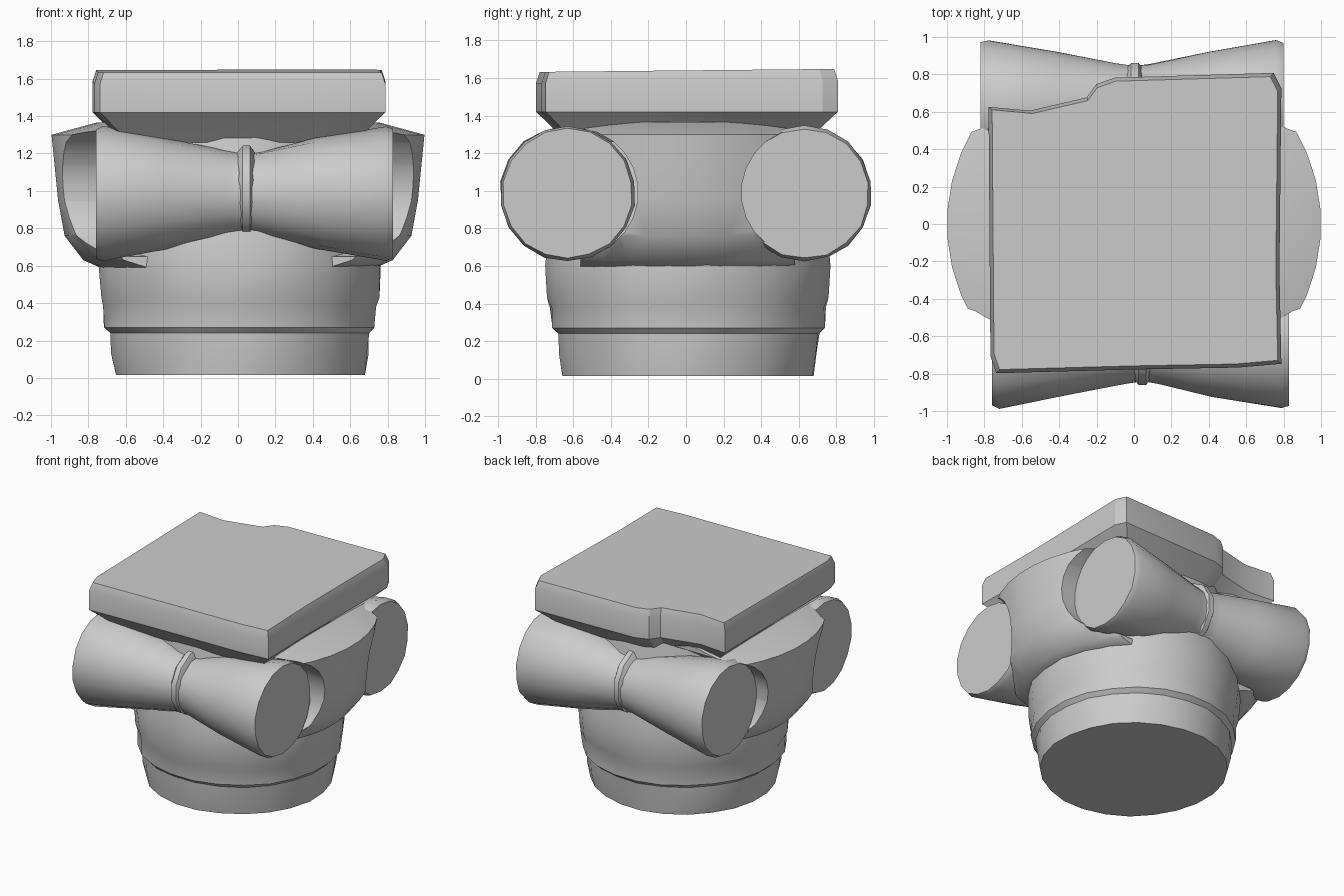
import bpy, bmesh, math, random
from mathutils import Vector

random.seed(4)
if "Cube" in bpy.data.objects:
    bpy.data.objects.remove(bpy.data.objects["Cube"], do_unlink=True)

stone = bpy.data.materials.new("grey stone")
stone.use_nodes = True
stone.diffuse_color = (0.6, 0.6, 0.6, 1)
bsdf = stone.node_tree.nodes["Principled BSDF"]
bsdf.inputs["Base Color"].default_value = (0.6, 0.6, 0.6, 1)
bsdf.inputs["Roughness"].default_value = 0.8


def loft(name, rings):
    """Closed solid skinned through a list of equal-length point rings."""
    bm = bmesh.new()
    loops = [[bm.verts.new(p) for p in ring] for ring in rings]
    n = len(loops[0])
    for a, b in zip(loops, loops[1:]):
        for i in range(n):
            j = (i + 1) % n
            bm.faces.new((a[i], a[j], b[j], b[i]))
    bm.faces.new(loops[0][::-1])
    bm.faces.new(loops[-1])
    bmesh.ops.recalc_face_normals(bm, faces=bm.faces)
    mesh = bpy.data.meshes.new(name)
    bm.to_mesh(mesh)
    bm.free()
    mesh.materials.append(stone)
    obj = bpy.data.objects.new(name, mesh)
    bpy.context.collection.objects.link(obj)
    return obj


def circle(n, radius, jitter=0.0):
    for i in range(n):
        a = 2 * math.pi * (i + 0.5) / n
        r = radius + random.uniform(-jitter, jitter)
        yield r * math.cos(a), r * math.sin(a)


def upright(name, profile, n=24, cx=0.0, cy=0.0, jitter=0.0):
    """Turned solid about z from (radius, height) pairs."""
    return loft(name, [[(cx + u, cy + v, z) for u, v in circle(n, r, jitter)]
                       for r, z in profile])


def lengthwise(name, profile, cy, cz, n=18, jitter=0.0):
    """Turned solid along x from (x, radius) pairs."""
    return loft(name, [[(x, cy + u, cz + v) for u, v in circle(n, r, jitter)]
                       for x, r in profile])


def finish(obj, angle=35):
    bpy.ops.object.select_all(action='DESELECT')
    obj.select_set(True)
    bpy.context.view_layer.objects.active = obj
    bpy.ops.object.shade_smooth_by_angle(angle=math.radians(angle))


def boolean(obj, cutter, operation):
    bpy.context.view_layer.objects.active = obj
    mod = obj.modifiers.new("cut", 'BOOLEAN')
    mod.object, mod.operation, mod.solver = cutter, operation, 'EXACT'
    bpy.ops.object.modifier_apply(modifier=mod.name)
    bpy.data.objects.remove(cutter, do_unlink=True)


# Worn column neck with shallow mouldings
neck = upright("column_neck", [
    (0.67, 0.015), (0.69, 0.13), (0.70, 0.24), (0.73, 0.27), (0.735, 0.38),
    (0.75, 0.43), (0.76, 0.60), (0.75, 0.72), (0.72, 0.90), (0.67, 1.20),
    (0.64, 1.38)], cx=0.01, cy=0.01, jitter=0.006)
finish(neck)

# Swelling cushion, open at the front and back and scooped around the scrolls
cushion = upright("side_cushion", [
    (0.74, 0.59), (0.83, 0.63), (0.93, 0.76), (0.965, 0.95), (0.985, 1.15),
    (1.0, 1.30), (0.76, 1.365)], n=40)
slab = loft("clip_slab", [[(x, y, z) for x, y in
            ((-2, -0.56), (2, -0.56), (2, 0.58), (-2, 0.58))] for z in (0, 2)])
boolean(cushion, slab, 'INTERSECT')
for side in (-1, 1):
    scoop = lengthwise("scoop", [(-1.5, 0.345), (1.5, 0.345)],
                       side * 0.62 + 0.02, 0.99, n=24)
    boolean(cushion, scoop, 'DIFFERENCE')
finish(cushion)

# Waisted scroll bolsters, front and back, each with a tie at the waist
for name, side, left, right, waist in (("front", -1, -0.76, 0.83, 0.04),
                                       ("back", 1, -0.82, 0.80, 0.0)):
    bolster = lengthwise(name + "_scroll", [
        (left, 0.345), (left + 0.04, 0.36), (left * 0.5, 0.295),
        (waist - 0.09, 0.228), (waist, 0.215), (waist + 0.09, 0.228),
        (right * 0.5, 0.295), (right - 0.04, 0.36), (right, 0.345)],
        side * 0.63, 0.985, jitter=0.004)
    finish(bolster)
    tie = lengthwise(name + "_scroll_tie", [
        (waist - 0.045, 0.21), (waist - 0.015, 0.25),
        (waist + 0.025, 0.25), (waist + 0.05, 0.21)], side * 0.62, 1.0, n=12)
    finish(tie)

# Square top slab with a broken corner and an undercut lower edge
outline = [(-0.77, 0.62), (-0.55, 0.60), (-0.25, 0.67), (-0.20, 0.74),
           (-0.10, 0.775), (0.74, 0.80), (0.78, 0.72), (0.77, -0.25),
           (0.78, -0.74), (0.55, -0.76), (0.0, -0.77), (-0.73, -0.79),
           (-0.76, -0.70)]


def slab_ring(scale, z, tilt=0.0):
    return [(x * scale, y * scale, z + tilt * y) for x, y in outline]


top_slab = loft("top_slab", [
    slab_ring(0.80, 1.26), slab_ring(0.93, 1.36), slab_ring(1.01, 1.42),
    slab_ring(1.01, 1.58, 0.01), slab_ring(0.985, 1.64, 0.01)])
finish(top_slab, 25)
